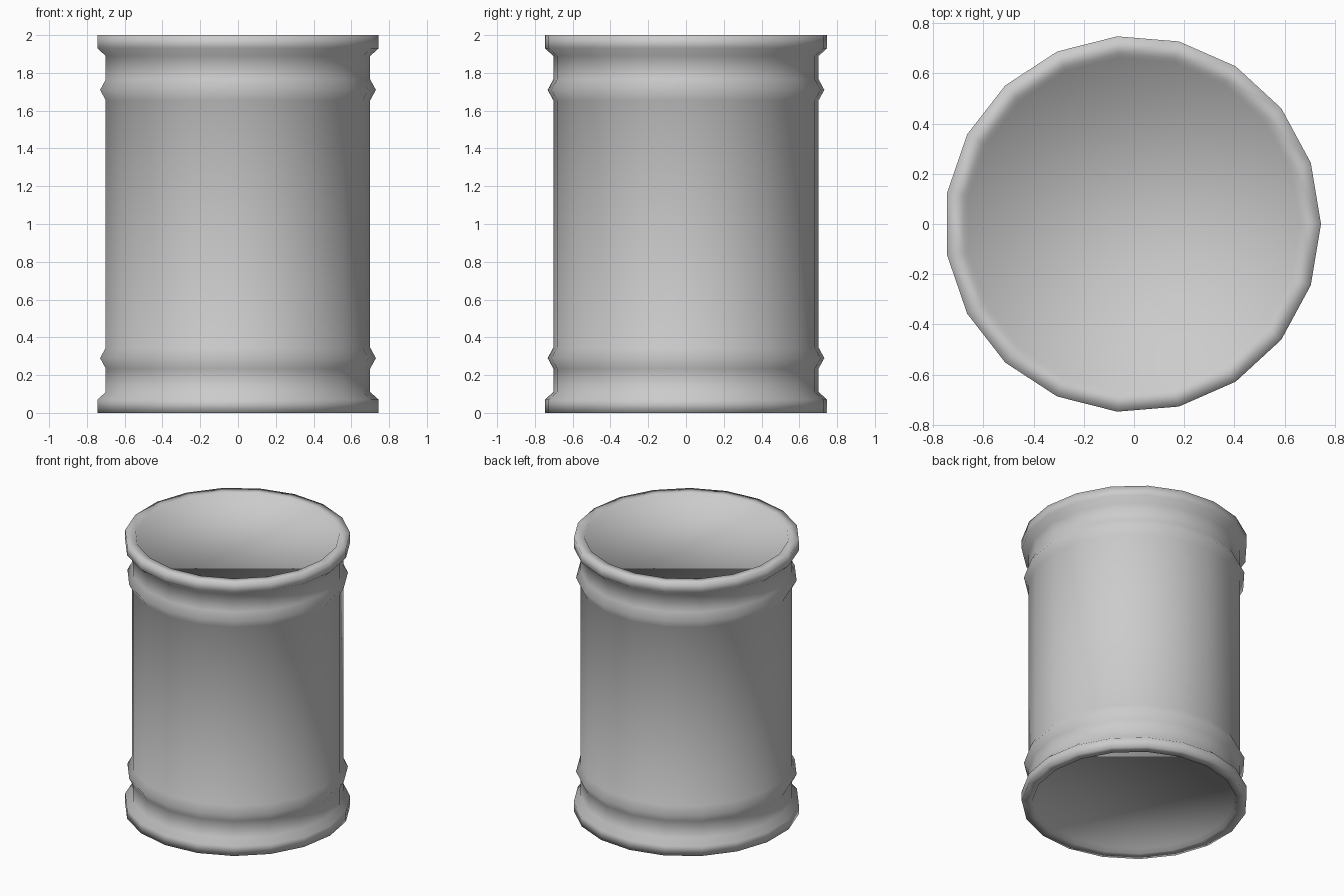
import bpy
import bmesh
from math import cos, sin, tau

cube = bpy.data.objects.get("Cube")
if cube:
    bpy.data.objects.remove(cube, do_unlink=True)

SIDES = 19
CENTRE_X = -0.005
HEIGHT = 2.0

# Plain grey metal
metal = bpy.data.materials.new("grey_metal")
metal.use_nodes = True
GREY = (0.6, 0.6, 0.6, 1.0)
metal.diffuse_color = GREY
metal.node_tree.nodes["Principled BSDF"].inputs["Base Color"].default_value = GREY

# Lower half of the wall: recessed base, rim, neck and rolled hoop (radius, height)
half = [(0.665, 0.03), (0.68, 0.0), (0.75, 0.0), (0.75, 0.07), (0.705, 0.11),
        (0.705, 0.235), (0.735, 0.29), (0.705, 0.345)]
profile = half + [(r, HEIGHT - z) for r, z in reversed(half)]

# Sweep the mirrored profile round the axis
bm = bmesh.new()
rings = [[bm.verts.new((CENTRE_X + r * cos(tau * i / SIDES), r * sin(tau * i / SIDES), z))
          for i in range(SIDES)] for r, z in profile]
for low, high in zip(rings, rings[1:]):
    for i in range(SIDES):
        j = (i + 1) % SIDES
        bm.faces.new((low[i], low[j], high[j], high[i]))

# Recessed base and lid
bm.faces.new(list(reversed(rings[0])))
bm.faces.new(rings[-1])
bmesh.ops.recalc_face_normals(bm, faces=bm.faces)
for face in bm.faces:
    face.smooth = True

mesh = bpy.data.meshes.new("barrel")
bm.to_mesh(mesh)
bm.free()
mesh.materials.append(metal)
barrel = bpy.data.objects.new("barrel", mesh)
bpy.context.collection.objects.link(barrel)
